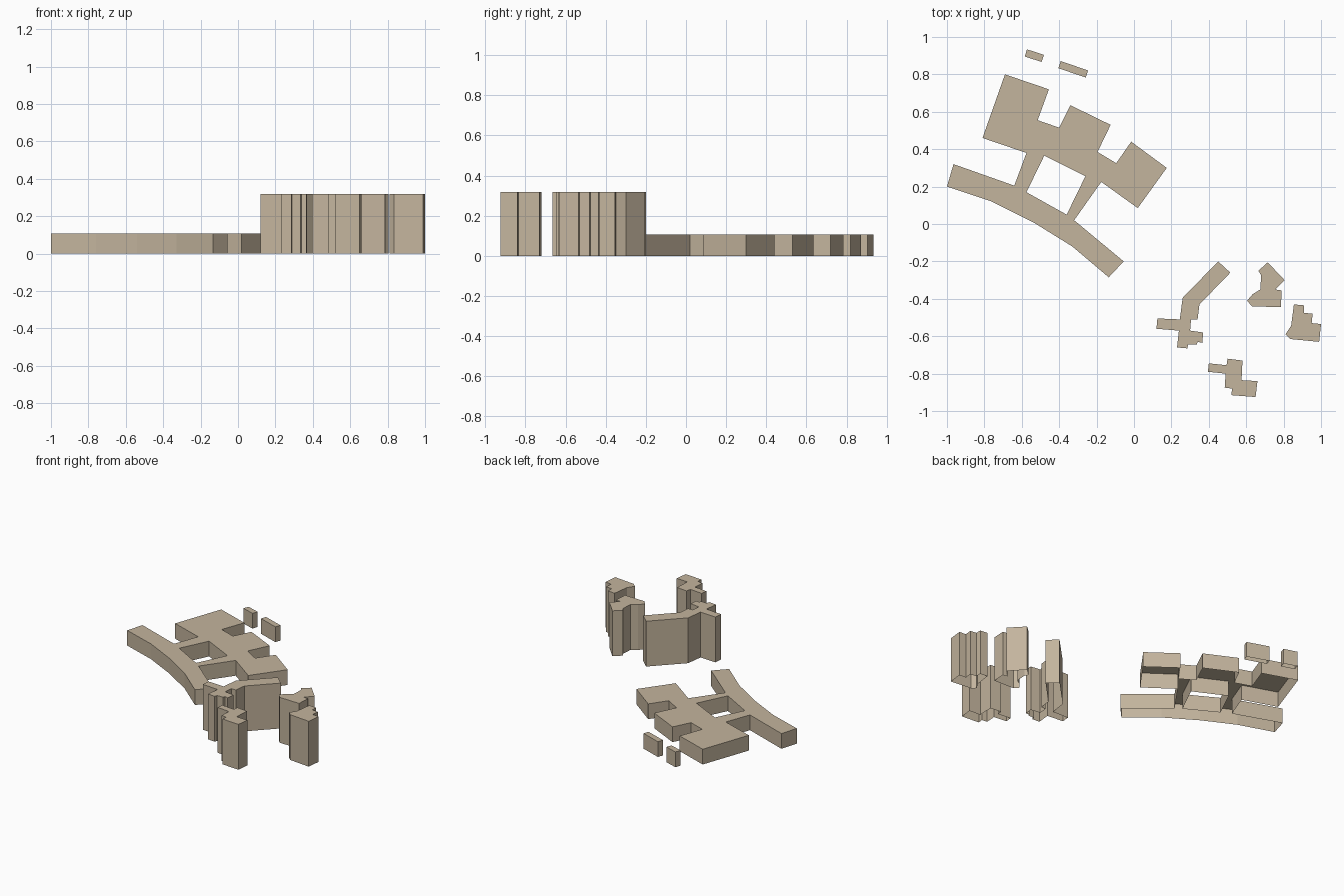
import bpy, bmesh, math
from mathutils import Vector, Matrix

if "Cube" in bpy.data.objects:
    bpy.data.objects.remove(bpy.data.objects["Cube"])

LOW, HIGH = 0.107, 0.318

stone = bpy.data.materials.new("tan_stone")
stone.diffuse_color = (0.55, 0.46, 0.34, 1)
stone.use_nodes = True
stone.node_tree.nodes["Principled BSDF"].inputs["Base Color"].default_value = stone.diffuse_color


def signed_area(ring):
    return sum(a[0] * b[1] - b[0] * a[1] for a, b in zip(ring, ring[1:] + ring[:1]))


def building(name, outline, height, courts=()):
    """Extruded footprint: flat roof and outer/courtyard walls, open underneath."""
    bm = bmesh.new()
    rim = []
    for i, ring in enumerate([outline, *courts]):
        # outer ring runs counter-clockwise, courtyards clockwise
        if (signed_area(ring) > 0) != (i == 0):
            ring = ring[::-1]
        low = [bm.verts.new((x, y, 0)) for x, y in ring]
        top = [bm.verts.new((x, y, height)) for x, y in ring]
        for j in range(len(ring)):
            k = (j + 1) % len(ring)
            bm.faces.new((low[j], low[k], top[k], top[j]))
            rim.append(bm.edges.get((top[j], top[k])))
    roof = bmesh.ops.triangle_fill(bm, edges=rim, use_beauty=True, normal=(0, 0, 1))
    for f in roof["geom"]:
        if isinstance(f, bmesh.types.BMFace):
            f.normal_update()
            if f.normal.z < 0:
                f.normal_flip()
    mesh = bpy.data.meshes.new(name)
    bm.to_mesh(mesh)
    bm.free()
    mesh.materials.append(stone)
    obj = bpy.data.objects.new(name, mesh)
    bpy.context.collection.objects.link(obj)
    return obj


def rectangle(cx, cy, length, width, degrees):
    turn = Matrix.Rotation(math.radians(degrees), 2)
    corners = [(-1, -1), (1, -1), (1, 1), (-1, 1)]
    return [tuple(turn @ Vector((sx * length / 2, sy * width / 2)) + Vector((cx, cy)))
            for sx, sy in corners]


# Low complex: curved wing, two link corridors and three stepped halls
complex_outline = [
    (-1, .20), (-.76, .12), (-.54, .01), (-.33, -.12), (-.135, -.285), (-.055, -.20),
    (-.32, .02), (-.175, .225), (.02, .085), (.175, .30), (-.015, .44), (-.095, .325),
    (-.195, .385), (-.125, .53), (-.34, .635), (-.40, .515), (-.515, .555), (-.455, .72),
    (-.69, .80), (-.81, .46), (-.575, .38), (-.64, .205), (-.965, .32)]
courtyard = [(-.48, .365), (-.26, .255), (-.36, .05), (-.575, .17)]
building("low_complex", complex_outline, LOW, [courtyard])

# Two small outbuildings behind it
building("small_outbuilding", rectangle(-.533, .90, .095, .04, -18), LOW)
building("long_outbuilding", rectangle(-.325, .827, .155, .04, -19), LOW)

# Tall blocks
building("slab_tower", [
    (.45, -.20), (.515, -.26), (.35, -.43), (.34, -.51), (.305, -.51), (.30, -.57),
    (.37, -.58), (.365, -.635), (.34, -.63), (.335, -.645), (.29, -.645), (.285, -.665),
    (.23, -.66), (.24, -.57), (.12, -.56), (.125, -.505), (.245, -.51), (.26, -.395)], HIGH)
building("back_tower", [
    (.715, -.205), (.805, -.30), (.755, -.35), (.79, -.355), (.785, -.445), (.63, -.44),
    (.605, -.41), (.635, -.375), (.675, -.35), (.68, -.275), (.665, -.25)], HIGH)
building("right_tower", [
    (.855, -.43), (.91, -.435), (.91, -.475), (.955, -.48), (.95, -.53), (1, -.535),
    (.99, -.63), (.835, -.615), (.81, -.59), (.84, -.545)], HIGH)
building("front_tower", [
    (.40, -.745), (.495, -.755), (.50, -.72), (.58, -.73), (.575, -.835), (.66, -.84),
    (.65, -.925), (.52, -.915), (.525, -.88), (.485, -.875), (.49, -.80), (.395, -.79)], HIGH)
